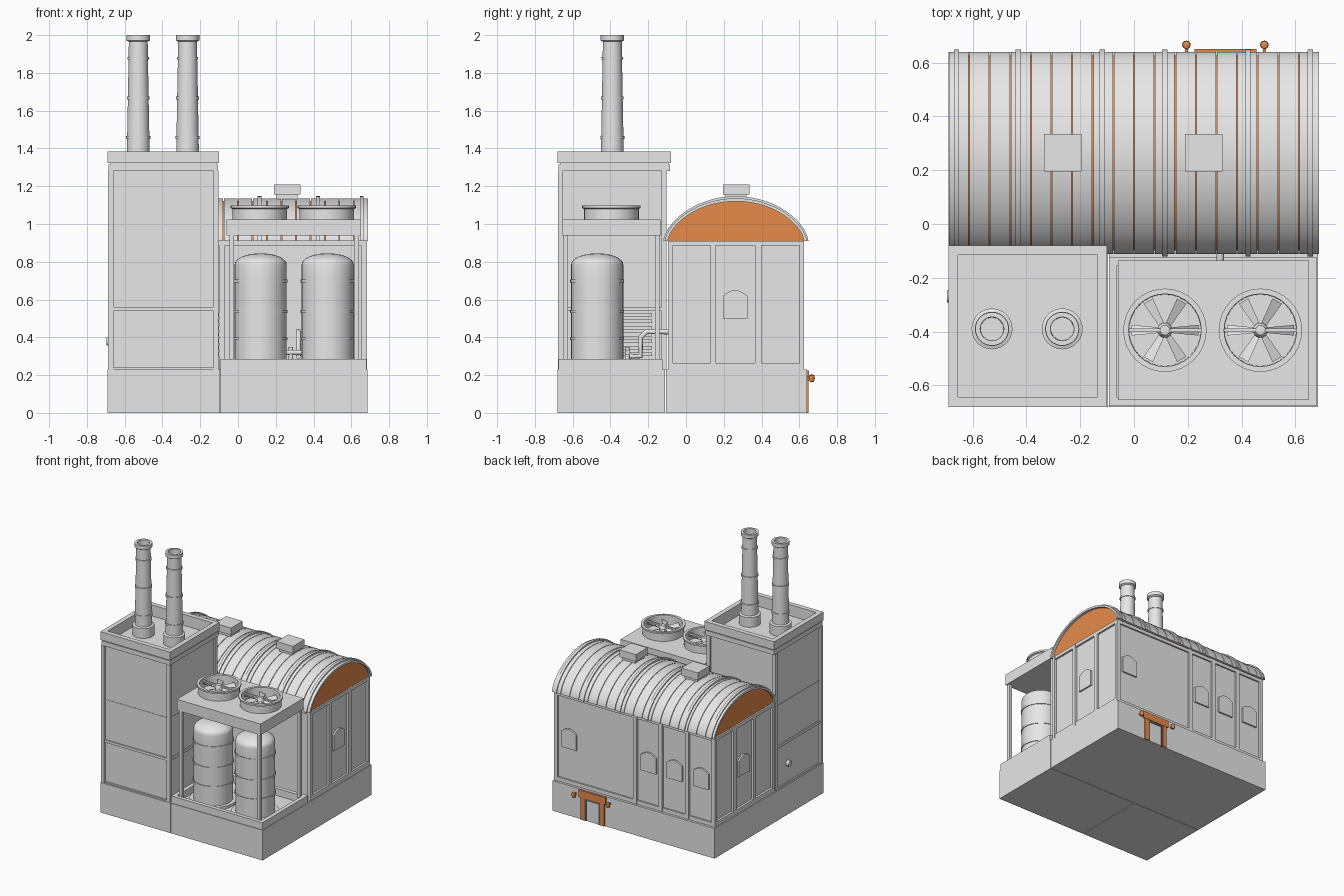
import bpy, bmesh, math
from mathutils import Matrix, Vector

if "Cube" in bpy.data.objects:
    bpy.data.objects.remove(bpy.data.objects["Cube"])


def material(name, rgb):
    m = bpy.data.materials.new(name)
    m.diffuse_color = (*rgb, 1)
    m.use_nodes = True
    m.node_tree.nodes["Principled BSDF"].inputs["Base Color"].default_value = m.diffuse_color
    return m


GREY = material("plain_grey", (0.8, 0.8, 0.8))
ORANGE = material("brick_orange", (0.9, 0.29, 0.08))
DARK = material("dark_trim", (0.12, 0.13, 0.12))


def finish(bm, name, mat, smooth=False):
    bmesh.ops.recalc_face_normals(bm, faces=bm.faces)
    me = bpy.data.meshes.new(name)
    bm.to_mesh(me)
    bm.free()
    ob = bpy.data.objects.new(name, me)
    me.materials.append(mat)
    bpy.context.collection.objects.link(ob)
    if smooth:
        bpy.ops.object.select_all(action='DESELECT')
        ob.select_set(True)
        bpy.context.view_layer.objects.active = ob
        bpy.ops.object.shade_smooth_by_angle(angle=math.radians(35))
    return ob


def boxes(name, items, mat=GREY):
    """Each item is x0, x1, y0, y1, z0, z1."""
    bm = bmesh.new()
    for x0, x1, y0, y1, z0, z1 in items:
        m = Matrix.Translation(((x0 + x1) / 2, (y0 + y1) / 2, (z0 + z1) / 2))
        m = m @ Matrix.Diagonal((x1 - x0, y1 - y0, z1 - z0, 1))
        bmesh.ops.create_cube(bm, size=1, matrix=m)
    return finish(bm, name, mat)


def lathe(name, profile, pos, mat=GREY, segs=32):
    """Spin (radius, height) points around a vertical axis."""
    bm = bmesh.new()
    vs = [bm.verts.new((r, 0, z)) for r, z in profile]
    es = [bm.edges.new(p) for p in zip(vs, vs[1:])]
    bmesh.ops.spin(bm, geom=vs + es, axis=(0, 0, 1), cent=(0, 0, 0), steps=segs, angle=math.tau)
    bmesh.ops.remove_doubles(bm, verts=bm.verts, dist=1e-4)
    bmesh.ops.translate(bm, verts=bm.verts, vec=pos)
    return finish(bm, name, mat, True)


def prism(bm, points, offset):
    """Extrude a closed outline of 3D points."""
    f = bm.faces.new([bm.verts.new(p) for p in points])
    r = bmesh.ops.extrude_face_region(bm, geom=[f])
    bmesh.ops.translate(bm, vec=offset, verts=[v for v in r['geom'] if isinstance(v, bmesh.types.BMVert)])


def frame(x0, x1, y0, y1, z0, z1, t):
    """Four boxes around a rectangle."""
    return [(x0, x1, y0, y0 + t, z0, z1), (x0, x1, y1 - t, y1, z0, z1),
            (x0, x0 + t, y0 + t, y1 - t, z0, z1), (x1 - t, x1, y0 + t, y1 - t, z0, z1)]


def pipe(name, pts, r):
    cu = bpy.data.curves.new(name, 'CURVE')
    cu.dimensions = '3D'
    cu.bevel_depth, cu.bevel_resolution, cu.use_fill_caps = r, 2, True
    sp = cu.splines.new('POLY')
    sp.points.add(len(pts) - 1)
    for p, q in zip(sp.points, pts):
        p.co = (*q, 1)
    cu.materials.append(GREY)
    bpy.context.collection.objects.link(bpy.data.objects.new(name, cu))


# Plinths
boxes("hall_plinth", [(-0.69, 0.685, -0.107, 0.64, 0, 0.23)])
boxes("tower_plinth", [(-0.69, -0.097, -0.68, -0.11, 0, 0.23)])
boxes("cooling_plinth", [(-0.093, 0.685, -0.68, -0.11, 0, 0.23)])
boxes("cooling_curb", frame(-0.093, 0.68, -0.675, -0.125, 0.23, 0.285, 0.03))

# Hall walls with pilasters and bands
boxes("hall_walls", [(-0.665, 0.665, -0.08, 0.61, 0.23, 0.915)])
trim = []
for s in (-1, 1):
    xa, xb = sorted((s * 0.66, s * 0.682))
    for y0, y1 in ((-0.095, -0.075), (0.13, 0.157), (0.365, 0.4), (0.6, 0.625)):
        trim.append((xa, xb, y0, y1, 0.23, 0.91))
    for z0, z1 in ((0.23, 0.265), (0.885, 0.91)):
        trim.append((xa, xb - 0.002 if s > 0 else xb, -0.08, 0.61, z0, z1))
for x in (-0.667, -0.445, -0.22, -0.005, 0.667):
    trim.append((x - 0.015, x + 0.015, 0.6, 0.625, 0.23, 0.91))
for x in (-0.085, 0.667):
    trim.append((x - 0.015, x + 0.015, -0.095, -0.07, 0.23, 0.91))
trim += [(-0.66, 0.66, 0.6, 0.622, 0.23, 0.26), (-0.66, 0.66, 0.6, 0.622, 0.885, 0.91),
         (-0.66, 0.66, -0.093, -0.07, 0.885, 0.91)]
boxes("hall_trim", trim)

# Arched windows
outline = [(-0.065, 0.5), (0.065, 0.5)]
outline += [(0.065 - 0.13 * i / 8, 0.62 + 0.03 * math.sin(math.pi * i / 8)) for i in range(9)]
bm = bmesh.new()
for x in (0.56, -0.115, -0.335, -0.56):
    prism(bm, [(x + u, 0.605, z) for u, z in outline], (0, 0.017, 0))
for s in (-1, 1):
    prism(bm, [(s * 0.66, 0.26 + u, z) for u, z in outline], (s * 0.017, 0, 0))
finish(bm, "arched_windows", GREY)


# Vaulted roof: orange core, separate metal panels, raised ribs
def arc(x, a, b, n=28):
    return [(x, 0.264 + a * math.cos(math.pi * i / n),
             0.91 + b * math.sin(math.pi * i / n) ** 1.25) for i in range(n + 1)]


def shell(bm, x0, x1, a, b, t):
    prism(bm, arc(x0, a, b) + arc(x0, a - t, b - t)[::-1], (x1 - x0, 0, 0))


bm = bmesh.new()
prism(bm, arc(-0.67, 0.362, 0.212), (1.34, 0, 0))
finish(bm, "roof_core", ORANGE, True)
bm = bmesh.new()
step = 1.38 / 18
for i in range(18):
    x = -0.69 + i * step
    shell(bm, x + 0.002, x + step - 0.002, 0.376, 0.226, 0.016)
finish(bm, "roof_panels", GREY, True)
bm = bmesh.new()
for x in (-0.66, -0.43, -0.118, 0.114, 0.424, 0.655):
    shell(bm, x - 0.01, x + 0.01, 0.384, 0.237, 0.02)
finish(bm, "roof_ribs", GREY, True)
for x in (-0.265, 0.26):
    boxes("roof_vent", [(x - 0.055, x + 0.055, 0.21, 0.32, 1.11, 1.16),
                        (x - 0.07, x + 0.07, 0.195, 0.335, 1.155, 1.21)])

# Tower with corner posts, belt and hollow parapet
boxes("tower_walls", [(-0.672, -0.118, -0.662, -0.115, 0.23, 1.3)])
posts = [(x, x + 0.027, y, y + 0.027, 0.23, 1.28) for x in (-0.687, -0.13) for y in (-0.677, -0.13)]
belts = [(-0.68, -0.11, -0.67, -0.107, 0.54, 0.56), (-0.675, -0.115, -0.665, -0.112, 0.86, 0.868),
         (-0.682, -0.108, -0.672, -0.105, 0.23, 0.24)]
boxes("tower_posts_and_belts", posts + belts)
boxes("tower_parapet", frame(-0.685, -0.105, -0.675, -0.085, 1.28, 1.315, 0.03)
      + frame(-0.678, -0.112, -0.668, -0.092, 1.315, 1.322, 0.024)
      + frame(-0.69, -0.1, -0.68, -0.08, 1.322, 1.385, 0.036))
boxes("tower_louvres", [(-0.12, -0.1, -0.33, -0.18, 0.3 + i * 0.035, 0.32 + i * 0.035) for i in range(7)])
bm = bmesh.new()
bmesh.ops.create_cone(bm, cap_ends=True, segments=16, radius1=0.022, radius2=0.022, depth=0.03,
                      matrix=Matrix.Translation((-0.68, -0.27, 0.38)) @ Matrix.Rotation(math.pi / 2, 4, 'Y'))
finish(bm, "tower_outlet", GREY, True)

# Chimneys
stack = [(0, 1.29), (0.076, 1.29), (0.076, 1.375), (0.06, 1.38)]
for z in (1.45, 1.66, 1.87):
    r = 0.06 - (z - 1.38) * 0.018
    stack += [(r, z), (r + 0.005, z), (r + 0.005, z + 0.015), (r, z + 0.015)]
stack += [(0.05, 1.965), (0.062, 1.972), (0.062, 2.0), (0.044, 2.0), (0.042, 1.85), (0, 1.85)]
for x in (-0.528, -0.267):
    lathe("chimney", stack, (x, -0.39, 0))

# Storage tanks with hoops and domed tops
tank = [(0, 0.23), (0.165, 0.23), (0.165, 0.25), (0.138, 0.25)]
for z in (0.385, 0.53, 0.69):
    tank += [(0.138, z), (0.143, z), (0.143, z + 0.015), (0.138, z + 0.015)]
tank += [(0.138 * math.cos(t), 0.785 + 0.06 * math.sin(t)) for t in (i * math.pi / 16 for i in range(8))]
tank += [(0, 0.845)]
for x in (0.12, 0.475):
    lathe("storage_tank", tank, (x, -0.47, 0))

# Canopy on posts
boxes("canopy", [(-0.06, 0.65, -0.655, -0.135, 0.94, 1.025)])
boxes("canopy_posts", [(x, x + 0.025, y, y + 0.025, 0.23, 0.95) for x in (-0.045, 0.615) for y in (-0.65, -0.165)])

# Cooling fans
for x in (0.115, 0.47):
    lathe("fan_ring", [(0.145, 1.02), (0.145, 1.08), (0.155, 1.085), (0.155, 1.097),
                       (0.135, 1.097), (0.133, 1.02)], (x, -0.395, 0))
    lathe("fan_hub", [(0, 1.02), (0.028, 1.02), (0.028, 1.07), (0.018, 1.085), (0, 1.088)], (x, -0.395, 0), segs=16)
    boxes("fan_bar", [(x - 0.135, x + 0.135, -0.402, -0.388, 1.072, 1.084)])
    bm = bmesh.new()
    for k in range(6):
        m = Matrix.Translation((x, -0.395, 0)) @ Matrix.Rotation(k * math.pi / 3, 4, 'Z')
        blade = ((0.02, -0.01, 1.05), (0.125, -0.02, 1.045), (0.125, 0.02, 1.065), (0.02, 0.01, 1.06))
        prism(bm, [m @ Vector(p) for p in blade], (0, 0, 0.005))
    finish(bm, "fan_blades", GREY)

# Pipework between the tanks and the hall
pipe("riser_pipe", [(0.32, -0.3, 0.3), (0.32, -0.24, 0.3), (0.32, -0.24, 0.4), (0.32, -0.21, 0.43), (0.32, -0.08, 0.43)], 0.014)
pipe("low_pipe", [(0.2, -0.31, 0.32), (0.4, -0.31, 0.32)], 0.014)
pipe("side_pipe", [(0.28, -0.31, 0.23), (0.28, -0.31, 0.35)], 0.012)

# Rear doorway with lamps
boxes("door_surround", [(0.24, 0.275, 0.63, 0.648, 0, 0.19), (0.405, 0.44, 0.63, 0.648, 0, 0.19),
                        (0.225, 0.455, 0.63, 0.65, 0.17, 0.225)], ORANGE)
boxes("door_frame", [(0.275, 0.287, 0.63, 0.647, 0, 0.17), (0.393, 0.405, 0.63, 0.647, 0, 0.17),
                     (0.275, 0.405, 0.63, 0.647, 0.155, 0.17)], DARK)
boxes("door_panel", [(0.287, 0.393, 0.63, 0.643, 0, 0.155)])
for x in (0.195, 0.485):
    lathe("door_lamp", [(0, 0.162), (0.011, 0.166), (0.016, 0.18), (0.014, 0.198), (0, 0.205)], (x, 0.666, 0), ORANGE, 12)
    boxes("lamp_bracket", [(x - 0.006, x + 0.006, 0.635, 0.666, 0.18, 0.192)], ORANGE)
